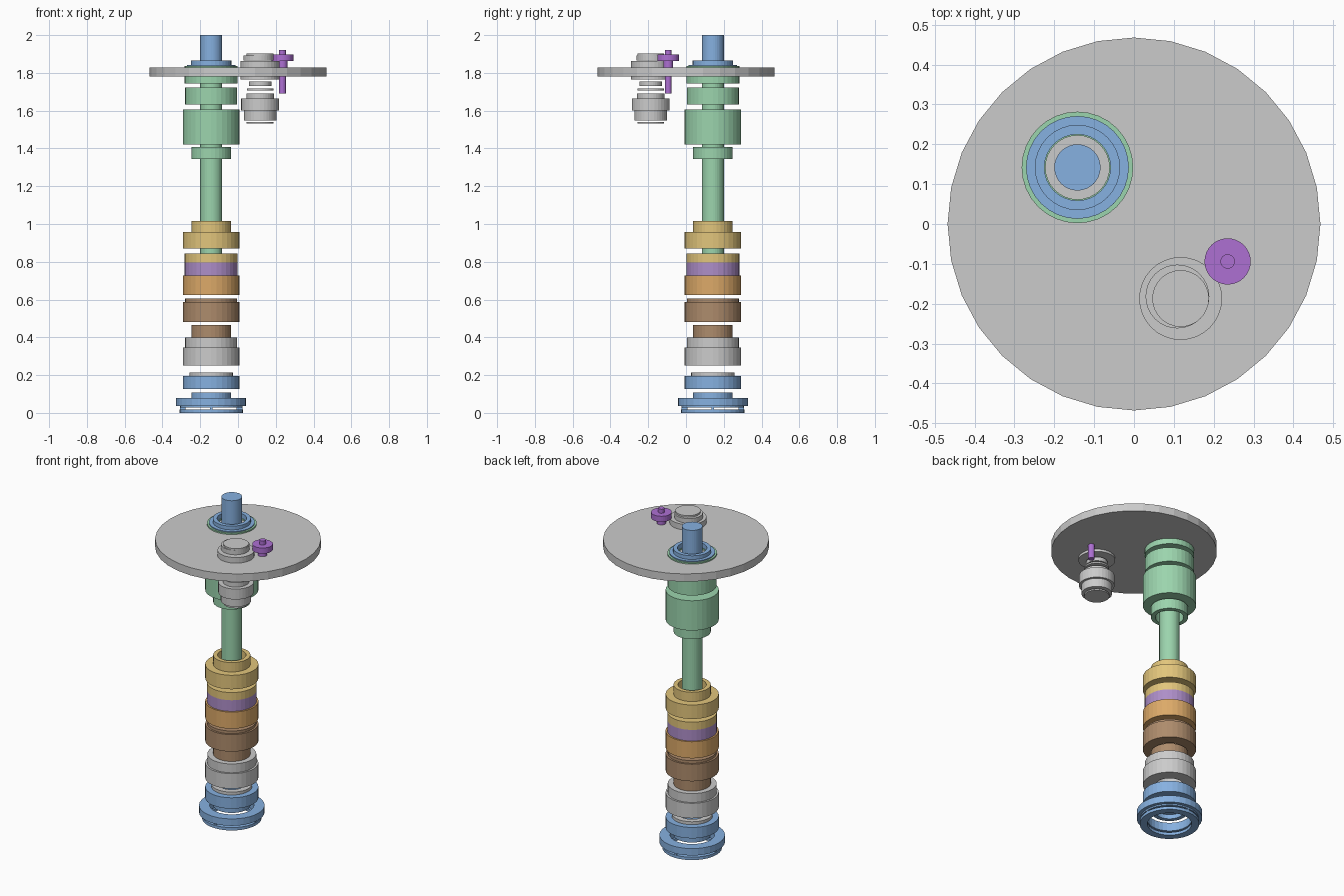
import bpy, bmesh, math

if "Cube" in bpy.data.objects:
    bpy.data.objects.remove(bpy.data.objects["Cube"])

SIDES = 32
COLUMN = (-0.142, 0.142)
GEAR = (0.117, -0.187)
PIN = (0.235, -0.094)
BORE = 0.08

COLOURS = {
    "blue": (0.24, 0.44, 0.75), "green": (0.33, 0.66, 0.42),
    "gold": (0.76, 0.56, 0.2), "lilac": (0.42, 0.27, 0.58),
    "orange": (0.72, 0.4, 0.14), "brown": (0.42, 0.26, 0.15),
    "purple": (0.42, 0.16, 0.65),
}
MATS = {}
for key, rgb in COLOURS.items():
    MATS[key] = bpy.data.materials.new(key)
    MATS[key].diffuse_color = (*rgb, 1)


def turned(name, centre, steps, colour=None, bore=0):
    """Stepped round part: steps are (bottom z, top z, radius), bottom to top."""
    profile = []
    for z0, z1, r in steps:
        profile += [(r, z0), (r, z1)]
    lo, hi = steps[0][0], steps[-1][1]
    if bore:
        profile += [(bore, hi), (bore, lo)]
    bm = bmesh.new()
    rings = []
    for r, z in profile:
        rings.append([bm.verts.new((r * math.cos(2 * math.pi * i / SIDES),
                                    r * math.sin(2 * math.pi * i / SIDES), z))
                      for i in range(SIDES)])
    pairs = list(zip(rings, rings[1:]))
    if bore:
        pairs.append((rings[-1], rings[0]))
    for a, b in pairs:
        for i in range(SIDES):
            j = (i + 1) % SIDES
            bm.faces.new((a[i], a[j], b[j], b[i]))
    if not bore:
        bm.faces.new(rings[0][::-1])
        bm.faces.new(rings[-1])
    bmesh.ops.recalc_face_normals(bm, faces=bm.faces)
    mesh = bpy.data.meshes.new(name)
    bm.to_mesh(mesh)
    bm.free()
    ob = bpy.data.objects.new(name, mesh)
    ob.location = (*centre, 0)
    bpy.context.collection.objects.link(ob)
    if colour:
        mesh.materials.append(MATS[colour])
    return ob


# Round plate
turned("plate", (0, 0), [(1.78, 1.828, 0.468)])

# Shaft through the column
turned("upper_shaft", COLUMN, [(1.828, 2.0, 0.058)], "blue")
turned("lower_shaft", COLUMN, [(0.79, 1.78, 0.058)], "green")

# Hollow column parts, bottom to top
column_parts = [
    ("base_ring", "blue", 0.125, [(0, 0.018, 0.168)]),
    ("base_flange", "blue", 0.125, [(0.028, 0.037, 0.165), (0.037, 0.08, 0.185)]),
    ("base_neck", "blue", BORE, [(0.08, 0.108, 0.105)]),
    ("base_collar", "blue", BORE, [(0.127, 0.195, 0.15)]),
    ("base_spacer", None, BORE, [(0.196, 0.214, 0.115)]),
    ("grey_bearing", None, BORE, [(0.252, 0.345, 0.15), (0.345, 0.4, 0.138)]),
    ("brown_neck", "brown", BORE, [(0.4, 0.465, 0.105)]),
    ("brown_sleeve", "brown", BORE, [(0.482, 0.588, 0.15), (0.588, 0.605, 0.138)]),
    ("orange_sleeve", "orange", BORE, [(0.625, 0.728, 0.15)]),
    ("lilac_sleeve", "lilac", BORE, [(0.728, 0.797, 0.14)]),
    ("gold_sleeve", "gold", BORE, [(0.797, 0.845, 0.14)]),
    ("gold_collar", "gold", BORE, [(0.87, 0.957, 0.15), (0.957, 1.015, 0.105)]),
    ("green_neck", "green", BORE, [(1.345, 1.408, 0.105)]),
    ("green_body", "green", BORE, [(1.42, 1.605, 0.15)]),
    ("green_sleeve", "green", BORE, [(1.632, 1.722, 0.138)]),
    ("green_top_collar", "green", BORE, [(1.745, 1.836, 0.14)]),
    ("blue_cap", "blue", 0.083, [(1.836, 1.842, 0.129), (1.842, 1.865, 0.107)]),
]
for name, colour, bore, steps in column_parts:
    turned(name, COLUMN, steps, colour, bore)

# Small ribs joining the base ring to its flange
for k in range(4):
    a = k * math.pi / 2
    bpy.ops.mesh.primitive_cube_add(
        size=1, location=(COLUMN[0] + 0.15 * math.cos(a), COLUMN[1] + 0.15 * math.sin(a), 0.023))
    rib = bpy.context.object
    rib.name = "base_rib"
    rib.scale = (0.03, 0.012, 0.012)
    rib.rotation_euler.z = a
    rib.data.materials.append(MATS["blue"])

# Grey gear stack through the plate
turned("gear_flange", GEAR, [(1.765, 1.78, 0.104)])
turned("gear_hub", GEAR, [(1.828, 1.863, 0.104)])
turned("gear_eccentric", (GEAR[0] - 0.008, GEAR[1] + 0.005), [(1.865, 1.893, 0.08)])
turned("gear_cap", GEAR, [(1.893, 1.903, 0.071)])
turned("gear_spacer", GEAR, [(1.73, 1.755, 0.06)])
turned("gear_washer", GEAR, [(1.708, 1.718, 0.07)])
turned("gear_motor", GEAR, [(1.548, 1.6, 0.086), (1.6, 1.665, 0.1), (1.665, 1.692, 0.073)])
turned("gear_end_cap", GEAR, [(1.532, 1.541, 0.071)])

# Purple pin with pinion
turned("pin", PIN, [(1.69, 1.828, 0.018), (1.828, 1.862, 0.026),
                    (1.862, 1.897, 0.058), (1.897, 1.922, 0.018)], "purple")

for m in bpy.data.materials:
    if m.users and not m.is_grease_pencil:
        m.use_nodes = True
        m.node_tree.nodes["Principled BSDF"].inputs["Base Color"].default_value = m.diffuse_color
